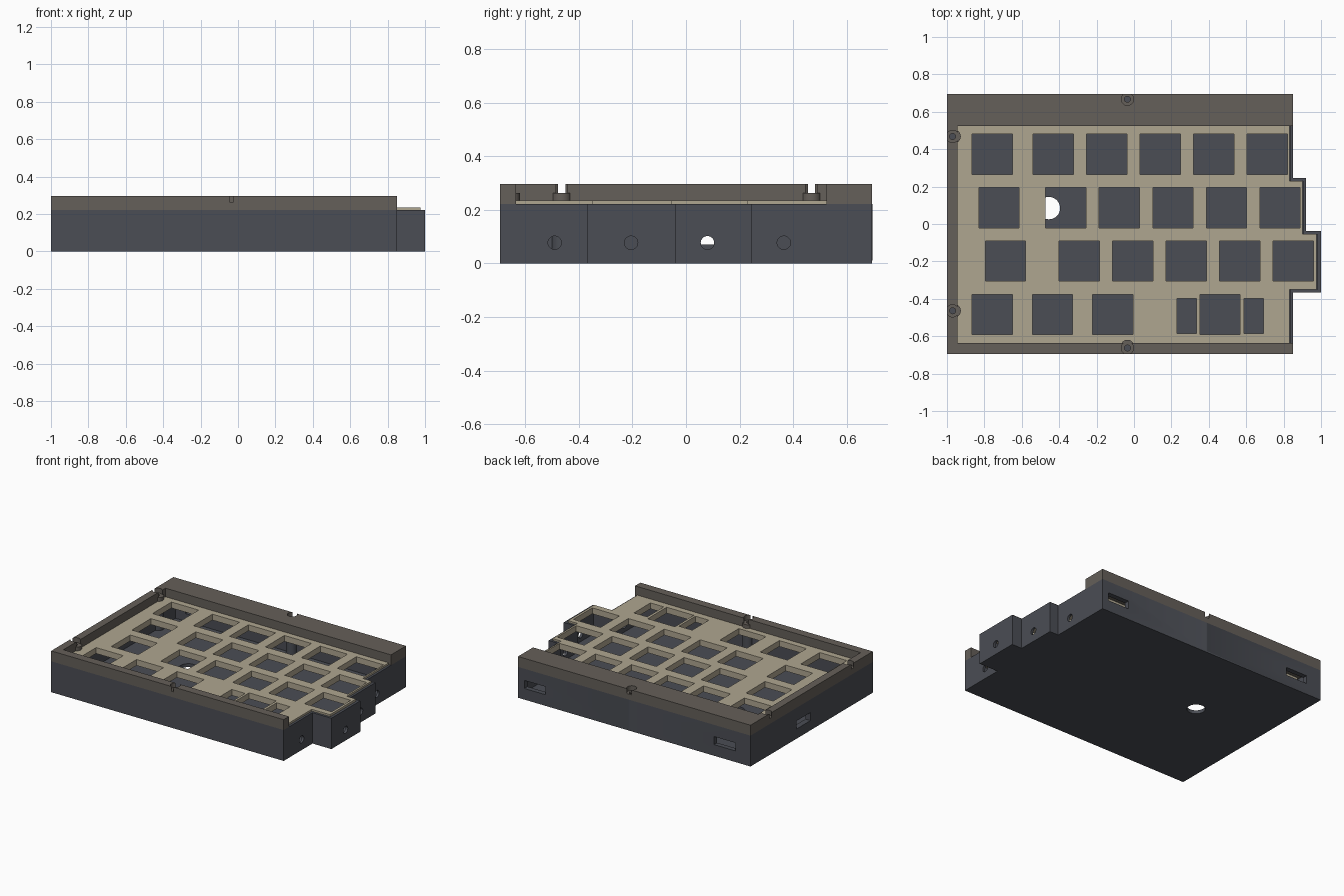
import bpy, bmesh, math

if "Cube" in bpy.data.objects:
    bpy.data.objects.remove(bpy.data.objects["Cube"])


def finish(bm, name):
    bmesh.ops.recalc_face_normals(bm, faces=bm.faces)
    me = bpy.data.meshes.new(name)
    bm.to_mesh(me)
    bm.free()
    ob = bpy.data.objects.new(name, me)
    bpy.context.collection.objects.link(ob)
    return ob


def prism(name, pts, z0, z1):
    bm = bmesh.new()
    f = bm.faces.new([bm.verts.new((x, y, z0)) for x, y in pts])
    r = bmesh.ops.extrude_face_region(bm, geom=[f])
    for v in r["geom"]:
        if isinstance(v, bmesh.types.BMVert):
            v.co.z = z1
    return finish(bm, name)


def box(x0, x1, y0, y1, z0, z1):
    return prism("cutter", [(x0, y0), (x1, y0), (x1, y1), (x0, y1)], z0, z1)


def disc(x, y, r, z0, z1, n=32):
    a = [2 * math.pi * i / n for i in range(n)]
    return prism("cutter", [(x + r * math.cos(t), y + r * math.sin(t)) for t in a], z0, z1)


def combine(ob, tool, op="DIFFERENCE"):
    m = ob.modifiers.new("bool", "BOOLEAN")
    m.operation, m.solver, m.object = op, "EXACT", tool
    deps = bpy.context.evaluated_depsgraph_get()
    deps.update()
    new = bpy.data.meshes.new_from_object(ob.evaluated_get(deps))
    ob.modifiers.clear()
    ob.data = new
    bpy.data.objects.remove(tool)


def paint(ob, name, rgb):
    mat = bpy.data.materials.new(name)
    mat.diffuse_color = (*rgb, 1)
    mat.use_nodes = True
    mat.node_tree.nodes["Principled BSDF"].inputs["Base Color"].default_value = mat.diffuse_color
    ob.data.materials.clear()
    ob.data.materials.append(mat)
    bpy.context.view_layer.objects.active = ob
    ob.select_set(True)
    bpy.ops.object.shade_smooth_by_angle(angle=math.radians(30))
    ob.select_set(False)


def outline(left, front, back, right, steps):
    """Stepped plan: right = the three edge positions, steps = y of each step."""
    a, b, c = right
    s0, s1, s2 = steps
    return [(left, front), (a, front), (a, s0), (c, s0), (c, s1),
            (b, s1), (b, s2), (a, s2), (a, back), (left, back)]


TOP, RIM = 0.222, 0.297
# screw position and the inward direction of its boss
screws = [(-0.97, 0.468, 1, 0), (-0.97, -0.464, 1, 0), (-0.035, 0.667, 0, -1), (-0.035, -0.663, 0, 1)]

# Lower case: stepped tub
case = prism("case", outline(-1, -0.695, 0.695, (0.85, 0.92, 1.0), (-0.367, -0.038, 0.247)), 0, TOP)
combine(case, prism("cutter", outline(-0.96, -0.65, 0.66, (0.833, 0.903, 0.981), (-0.349, -0.055, 0.23)), 0.025, 0.4))
for x, y, dx, dy in screws:
    combine(case, disc(x + dx * 0.008, y + dy * 0.008, 0.037, 0.01, TOP), "UNION")
    combine(case, disc(x, y, 0.016, 0.05, 0.4))

# Connector slots on back and left, round holes on the stepped side, hole in the floor
for x0, x1 in ((0.63, 0.80), (-0.88, -0.71)):
    combine(case, box(x0, x1, 0.6, 0.8, 0.08, 0.138))
combine(case, box(-1.1, -0.9, 0.013, 0.17, 0.07, 0.128))
for y, x in ((-0.49, 0.85), (-0.205, 1.0), (0.08, 0.92), (0.365, 0.85)):
    rod = disc(0, 0, 0.025, -0.06, 0.06)
    rod.rotation_euler = (0, math.pi / 2, 0)
    rod.location = (x, y, 0.077)
    combine(case, rod)
combine(case, disc(-0.455, 0.085, 0.06, -0.1, 0.1))
paint(case, "case_dark", (0.07, 0.075, 0.09))

# Key plate with its openings
plate = prism("key_plate", outline(-0.945, -0.635, 0.525, (0.832, 0.902, 0.977), (-0.35, -0.054, 0.231)), 0.192, 0.235)
PITCH, KEY = 0.2862, 0.216
rows = [
    (0.265, [-0.866] + [-0.54 + PITCH * i for i in range(5)]),
    (-0.021, [-0.83] + [-0.472 + PITCH * i for i in range(5)]),
    (-0.306, [-0.795] + [-0.401 + PITCH * i for i in range(5)]),
    (-0.592, [-0.866, -0.544, -0.222, 0.352]),
]
for y, xs in rows:
    for x in xs:
        combine(plate, box(x, x + KEY, y, y + KEY, 0.1, 0.3))
for x in (0.229, 0.587):
    combine(plate, box(x, x + 0.106, -0.586, -0.398, 0.1, 0.3))
paint(plate, "plate_tan", (0.43, 0.38, 0.28))

# Upper frame: three sided, open on the stepped side, with recessed screw seats
frame = prism("upper_frame", [(-1, -0.695), (0.85, -0.695), (0.85, -0.635), (-0.945, -0.635),
                              (-0.945, 0.525), (0.85, 0.525), (0.85, 0.695), (-1, 0.695)], TOP, RIM)
for x, y, dx, dy in screws:
    combine(frame, disc(x + dx * 0.008, y + dy * 0.008, 0.036, 0.225, 0.262), "UNION")
    combine(frame, disc(x, y, 0.033, 0.262, 0.4))
    combine(frame, disc(x, y, 0.016, 0.1, 0.4))
paint(frame, "frame_brown", (0.13, 0.115, 0.1))
